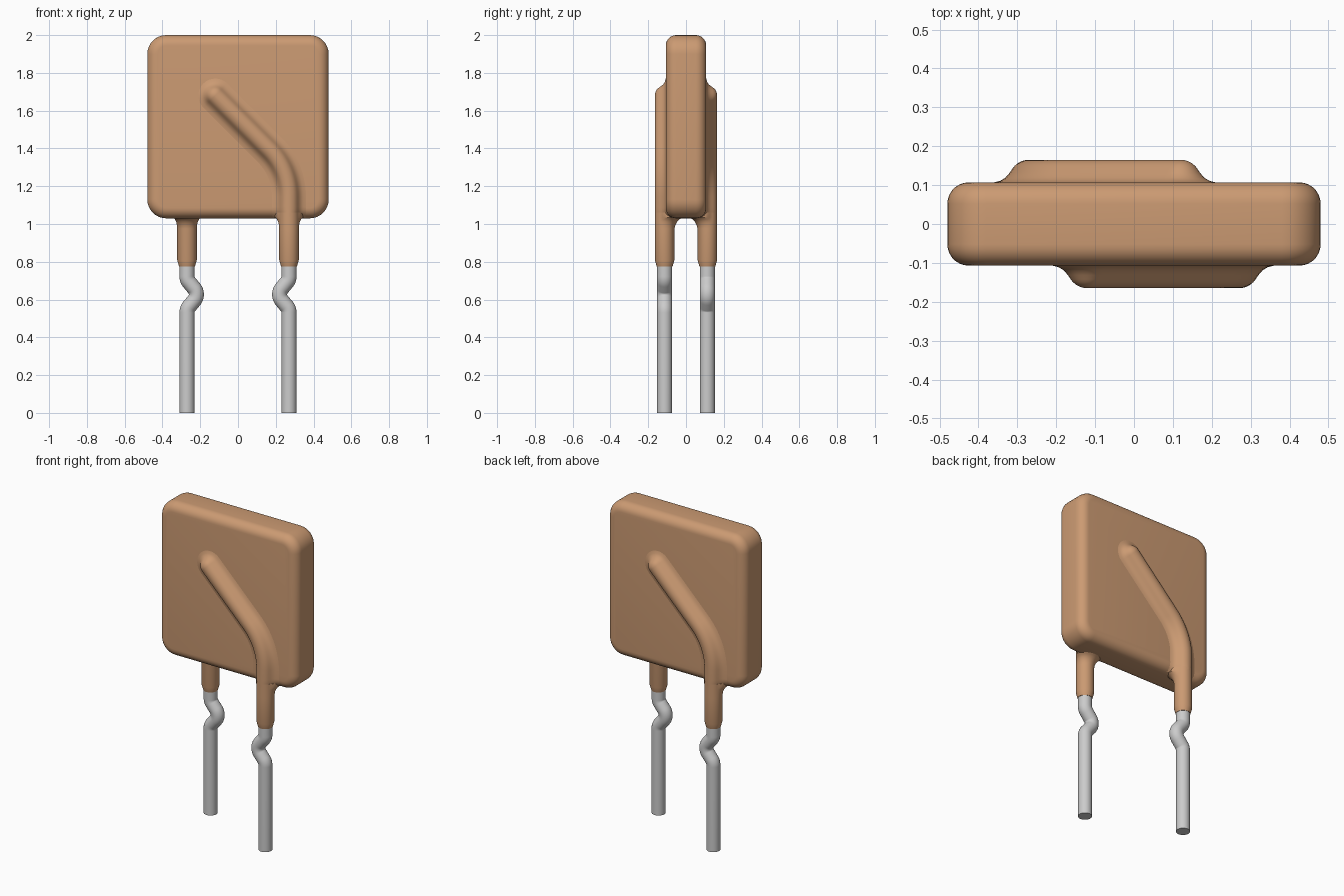
import bpy, bmesh, math
from mathutils import Vector

if "Cube" in bpy.data.objects:
    bpy.data.objects.remove(bpy.data.objects["Cube"], do_unlink=True)


def material(name, rgb, rough, metal=0.0):
    m = bpy.data.materials.new(name)
    m.use_nodes = True
    m.diffuse_color = (*rgb, 1)
    b = m.node_tree.nodes["Principled BSDF"]
    b.inputs["Base Color"].default_value = (*rgb, 1)
    b.inputs["Roughness"].default_value = rough
    b.inputs["Metallic"].default_value = metal
    return m


TAN = material("tan coating", (0.60, 0.325, 0.17), 0.5)
GREY = material("lead grey", (0.60, 0.60, 0.60), 0.4)


def finish(bm, name, mat, angle=40):
    bmesh.ops.remove_doubles(bm, verts=bm.verts, dist=1e-5)
    bmesh.ops.recalc_face_normals(bm, faces=bm.faces)
    me = bpy.data.meshes.new(name)
    bm.to_mesh(me)
    bm.free()
    me.materials.append(mat)
    ob = bpy.data.objects.new(name, me)
    bpy.context.collection.objects.link(ob)
    bpy.ops.object.select_all(action='DESELECT')
    ob.select_set(True)
    bpy.context.view_layer.objects.active = ob
    bpy.ops.object.shade_smooth_by_angle(angle=math.radians(angle))
    return ob


def rear_copy(ob, name):
    """Half-turn copy about the vertical axis."""
    c = bpy.data.objects.new(name, ob.data)
    c.rotation_euler.z = math.pi
    bpy.context.collection.objects.link(c)


def rounded(points, radius, steps=8):
    """Polyline in (x, z) with circular arcs at its inner corners."""
    pts = [Vector(p) for p in points]
    out = [pts[0]]
    for a, b, c in zip(pts, pts[1:], pts[2:]):
        u, v = (a - b).normalized(), (c - b).normalized()
        half = u.angle(v) / 2
        t = radius / math.tan(half)
        centre = b + (u + v).normalized() * (radius / math.sin(half))
        p, q = b + u * t - centre, b + v * t - centre
        for i in range(steps + 1):
            f = i / steps
            out.append(centre + p.lerp(q, f).normalized() * radius)
    return out + [pts[-1]]


def skin(bm, rows, closed=True, caps=False):
    """Join rows of points into a quad surface."""
    vr = [[bm.verts.new(p) for p in r] for r in rows]
    n = len(vr[0])
    for a, b in zip(vr, vr[1:]):
        for i in range(n if closed else n - 1):
            j = (i + 1) % n
            bm.faces.new((a[i], a[j], b[j], b[i]))
    if caps:
        bm.faces.new(vr[0])
        bm.faces.new(vr[-1])


def frames(path):
    """Point, direction and in-plane normal along an (x, z) path."""
    res = []
    for i, p in enumerate(path):
        d = (path[min(i + 1, len(path) - 1)] - path[max(i - 1, 0)]).normalized()
        res.append((p, d, Vector((d.y, -d.x))))
    return res


LEAD_X, LEAD_Y = 0.27, -0.113
HALF_X, HALF_Y, Z0, Z1, EDGE = 0.48, 0.107, 1.03, 2.0, 0.055

# Body: slab with rounded corners, then rounded rims
bm = bmesh.new()
bmesh.ops.create_cube(bm, size=1)
for v in bm.verts:
    v.co = (v.co.x * 2 * HALF_X, v.co.y * 2 * HALF_Y, (Z0 + Z1) / 2 + v.co.z * (Z1 - Z0))
corner = [e for e in bm.edges if abs(e.verts[0].co.y - e.verts[1].co.y) > 0.1]
bmesh.ops.bevel(bm, geom=corner, offset=0.1, segments=8, profile=0.5, affect='EDGES')
rim = [e for e in bm.edges if abs(e.verts[0].co.y - e.verts[1].co.y) < 1e-4]
bmesh.ops.bevel(bm, geom=rim, offset=EDGE, segments=7, profile=0.5, affect='EDGES')
finish(bm, "body", TAN)

# Lead wire with a sideways kink
bm = bmesh.new()
path = rounded([(LEAD_X, 0), (LEAD_X, 0.55), (0.205, 0.627), (LEAD_X, 0.705), (LEAD_X, 0.85)], 0.05)
rows = []
for p, d, n in frames(path):
    row = []
    for k in range(24):
        a = k * math.tau / 24
        q = p + n * 0.04 * math.cos(a)
        row.append((q.x, LEAD_Y - 0.04 * math.sin(a), q.y))
    rows.append(row)
skin(bm, rows, caps=True)
rear_copy(finish(bm, "front_lead", GREY), "rear_lead")

# Coating sleeve: tapered at the foot, flaring inward where it meets the body
bm = bmesh.new()
sleeve = [(0.775, 0.042, 0), (0.81, 0.052, 0), (0.975, 0.052, 0), (0.995, 0.052, 0.005),
          (1.012, 0.052, 0.014), (1.025, 0.052, 0.027), (1.035, 0.052, 0.046), (1.06, 0.052, 0.046)]
rows = []
for z, r, extra in sleeve:
    row = []
    for k in range(32):
        a = k * math.tau / 32
        inward = math.sin(a)
        rad = r + extra * min(1, max(0, 0.3 + 0.9 * inward))
        row.append((LEAD_X + rad * math.cos(a), LEAD_Y + rad * inward, z))
    rows.append(row)
skin(bm, rows, caps=True)
rear_copy(finish(bm, "front_sleeve", TAN, 30), "rear_sleeve")

# Ridge over the buried wire: bell section swept along a bent path
BELL = [(0, .058), (.008, .0574), (.015, .0557), (.023, .0526), (.03, .0485), (.037, .0425),
        (.043, .035), (.05, .0245), (.06, .0125), (.074, .004), (.09, 0), (.09, -.02)]
FULL = [(-s, h) for s, h in reversed(BELL[1:])] + BELL
TIP = Vector((-0.12, 1.68))
path = [Vector((LEAD_X, z)) for z in (1.035, 1.045, 1.06, 1.075)]
path += rounded([(LEAD_X, 1.09), (LEAD_X, 1.29), TIP], 0.35, 12)
bm = bmesh.new()
rows = []
for p, d, n in frames(path):
    below = min(EDGE, max(0, Z0 + EDGE - p.y))
    drop = EDGE - math.sqrt(EDGE ** 2 - below ** 2)   # follow the rounded lower rim
    row = []
    for s, h in FULL:
        q = p + n * s
        row.append((q.x, -HALF_Y - h + drop * (1 - max(h, 0) / 0.058), q.y))
    rows.append(row)
skin(bm, rows, closed=False)
# Round end of the ridge
p, d, n = frames(path)[-1]
rows = []
for k in range(17):
    a = k * math.pi / 16
    w = n * math.cos(a) + d * math.sin(a)
    rows.append([(p.x + w.x * s, -HALF_Y - h, p.y + w.y * s) for s, h in BELL])
skin(bm, rows, closed=False)
bmesh.ops.dissolve_degenerate(bm, dist=1e-6, edges=bm.edges)
rear_copy(finish(bm, "front_ridge", TAN, 60), "rear_ridge")
